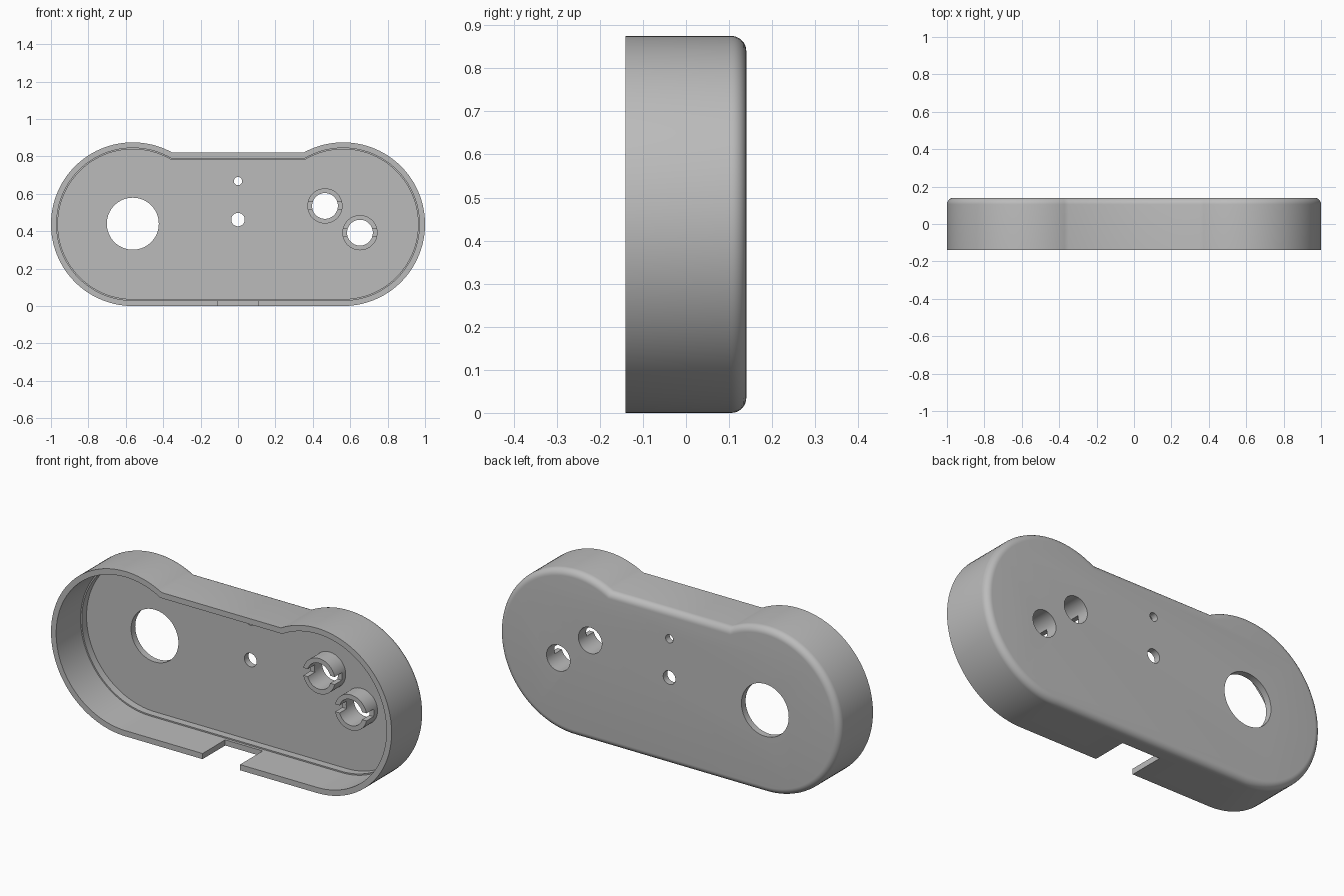
import bpy, bmesh, math
from mathutils import Matrix

if "Cube" in bpy.data.objects:
    bpy.data.objects.remove(bpy.data.objects["Cube"], do_unlink=True)

# Plain grey plastic
grey = bpy.data.materials.new("grey plastic")
grey.use_nodes = True
colour = (0.5, 0.5, 0.5, 1)
grey.diffuse_color = colour
grey.node_tree.nodes["Principled BSDF"].inputs["Base Color"].default_value = colour

RADIUS, CENTRE_X, TOP = 0.4375, 0.5625, 0.82
FRONT, BACK, FLOOR, WALL, FILLET = -0.14, 0.14, 0.105, 0.03, 0.035


def make_object(name, bm):
    bmesh.ops.recalc_face_normals(bm, faces=bm.faces)
    mesh = bpy.data.meshes.new(name)
    bm.to_mesh(mesh)
    bm.free()
    mesh.materials.append(grey)
    obj = bpy.data.objects.new(name, mesh)
    bpy.context.collection.objects.link(obj)
    return obj


def outline(offset, steps=64):
    """Two round ends joined by a flat bottom and a lowered flat top."""
    r = RADIUS - offset
    end = math.asin((TOP - offset - RADIUS) / r)
    start, stop = -math.pi / 2, math.pi - end
    right = []
    for i in range(steps + 1):
        a = start + (stop - start) * i / steps
        right.append((CENTRE_X + r * math.cos(a), RADIUS + r * math.sin(a)))
    return right + [(-x, z) for x, z in reversed(right)]


def cylinder(name, x, z, radius, y0, y1, segments=64):
    bm = bmesh.new()
    turn = Matrix.Translation((x, (y0 + y1) / 2, z)) @ Matrix.Rotation(math.pi / 2, 4, "X")
    bmesh.ops.create_cone(bm, cap_ends=True, segments=segments, radius1=radius,
                          radius2=radius, depth=y1 - y0, matrix=turn)
    return make_object(name, bm)


def box(name, centre, size):
    bm = bmesh.new()
    bmesh.ops.create_cube(bm, size=1, matrix=Matrix.Translation(centre) @ Matrix.Diagonal((*size, 1)))
    return make_object(name, bm)


def combine(target, tool, operation):
    tool.hide_render = True
    mod = target.modifiers.new(tool.name, "BOOLEAN")
    mod.operation, mod.solver, mod.object = operation, "EXACT", tool
    bpy.context.view_layer.objects.active = target
    bpy.ops.object.modifier_apply(modifier=mod.name)
    bpy.data.objects.remove(tool, do_unlink=True)


# Shell: rings from the floor, out over the rim, to the rounded back
rings = [(WALL + 0.007, FLOOR), (WALL + 0.007, 0.065), (WALL, 0.065), (WALL, FRONT), (0, FRONT)]
for i in range(9):
    a = math.pi / 2 * i / 8
    rings.append((FILLET * (1 - math.cos(a)), BACK - FILLET + FILLET * math.sin(a)))
bm = bmesh.new()
loops = [[bm.verts.new((x, y, z)) for x, z in outline(o)] for o, y in rings]
for a, b in zip(loops, loops[1:]):
    for i in range(len(a)):
        j = (i + 1) % len(a)
        bm.faces.new((a[i], a[j], b[j], b[i]))
bm.faces.new(loops[0])
bm.faces.new(loops[-1])
shell = make_object("cover_shell", bm)

# Slotted bosses
for x, z in ((0.465, 0.535), (0.652, 0.392)):
    combine(shell, cylinder("boss", x, z, 0.094, 0.015, 0.12), "UNION")
    combine(shell, box("boss_slot", (x, 0.035, z), (0.21, 0.08, 0.04)), "DIFFERENCE")
    combine(shell, cylinder("boss_hole", x, z, 0.069, -0.05, 0.2), "DIFFERENCE")

# Through holes
for x, z, r in ((-CENTRE_X, 0.44, 0.139), (0, 0.462, 0.036), (0, 0.668, 0.022)):
    combine(shell, cylinder("through_hole", x, z, r, 0, 0.2), "DIFFERENCE")

# Cable notch in the bottom wall
combine(shell, box("cable_notch", (0, -0.075, 0), (0.22, 0.25, 0.1)), "DIFFERENCE")

bpy.ops.object.select_all(action="DESELECT")
shell.select_set(True)
bpy.context.view_layer.objects.active = shell
bpy.ops.object.shade_smooth_by_angle(angle=math.radians(30))
